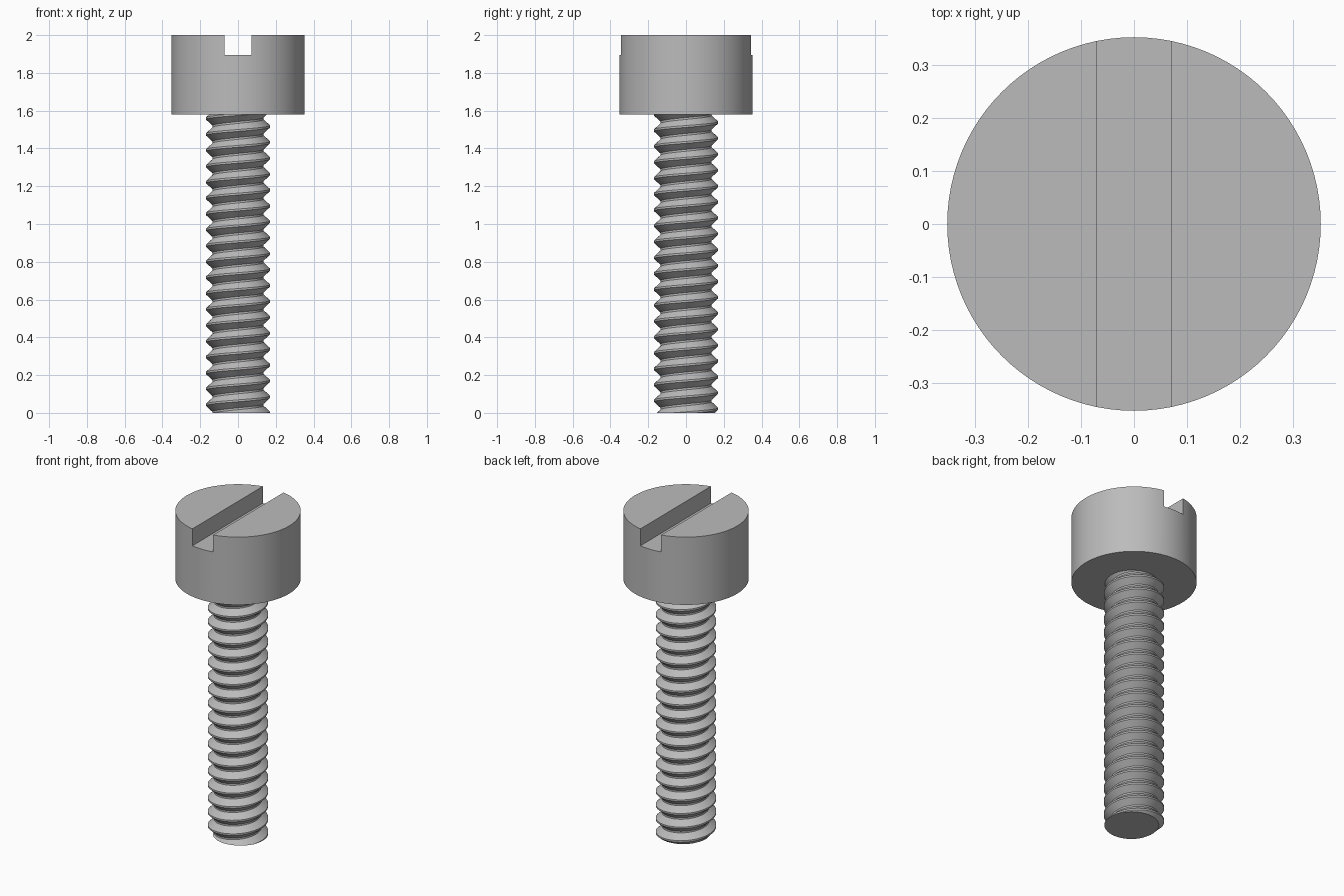
import bpy, bmesh, math

cube = bpy.data.objects.get("Cube")
if cube:
    bpy.data.objects.remove(cube, do_unlink=True)

HEAD_R, HEAD_Z, TOP = 0.352, 1.58, 2.0
SLOT_HALF, SLOT_Z = 0.071, 1.895
CREST_R, ROOT_R, PITCH = 0.17, 0.135, 0.0842
SIDES, TURNS, PHASE = 48, 22, 0.45

steel = bpy.data.materials.new("steel grey")
steel.use_nodes = True
grey = (0.5, 0.5, 0.5, 1)
steel.diffuse_color = grey
steel.node_tree.nodes["Principled BSDF"].inputs["Base Color"].default_value = grey


def make_object(name, bm):
    bmesh.ops.recalc_face_normals(bm, faces=bm.faces[:])
    mesh = bpy.data.meshes.new(name)
    bm.to_mesh(mesh)
    bm.free()
    mesh.materials.append(steel)
    obj = bpy.data.objects.new(name, mesh)
    bpy.context.collection.objects.link(obj)
    bpy.ops.object.select_all(action='DESELECT')
    obj.select_set(True)
    bpy.context.view_layer.objects.active = obj
    return obj


# Cylindrical head
bm = bmesh.new()
bmesh.ops.create_cone(bm, cap_ends=True, segments=96, radius1=HEAD_R,
                      radius2=HEAD_R, depth=TOP - HEAD_Z)
bmesh.ops.translate(bm, verts=bm.verts[:], vec=(0, 0, (TOP + HEAD_Z) / 2))
head = make_object("screw_head", bm)

# Driver slot cut across the head, front to back
bm = bmesh.new()
bmesh.ops.create_cube(bm, size=1)
bmesh.ops.scale(bm, verts=bm.verts[:], vec=(2 * SLOT_HALF, 1, 0.4))
bmesh.ops.translate(bm, verts=bm.verts[:], vec=(0, 0, SLOT_Z + 0.2))
cutter = make_object("slot_cutter", bm)
cutter.hide_render = True
cutter.hide_set(True)

bpy.context.view_layer.objects.active = head
head.select_set(True)
slot = head.modifiers.new("slot", 'BOOLEAN')
slot.operation = 'DIFFERENCE'
slot.object = cutter
bpy.ops.object.modifier_apply(modifier="slot")
bpy.data.objects.remove(cutter, do_unlink=True)
bpy.ops.object.shade_smooth_by_angle(angle=math.radians(30))

# Threaded shank: vertical profile columns that climb one pitch per turn
tooth = [(ROOT_R, 0.0), (ROOT_R, 0.12), (CREST_R, 0.5), (CREST_R, 0.62)]
n = len(tooth)
bm = bmesh.new()
columns = []
for i in range(SIDES):
    a = 2 * math.pi * i / SIDES
    column = []
    for t in range(TURNS):
        for r, h in tooth:
            z = PITCH * (t + h + i / SIDES + PHASE - 2)
            column.append(bm.verts.new((r * math.cos(a), r * math.sin(a), z)))
    columns.append(column)
for i in range(SIDES):
    here = columns[i]
    # the last column joins the first one a full turn higher
    there = columns[i + 1] if i + 1 < SIDES else columns[0][n:]
    for j in range(min(len(here), len(there)) - 1):
        bm.faces.new((here[j], there[j], there[j + 1], here[j + 1]))

# Trim the thread flat at the tip and just inside the head
for z, up in ((0, -1), (HEAD_Z + 0.01, 1)):
    cut = bmesh.ops.bisect_plane(bm, geom=bm.verts[:] + bm.edges[:] + bm.faces[:],
                                 plane_co=(0, 0, z), plane_no=(0, 0, up),
                                 clear_outer=True)
    rim = [e for e in cut["geom_cut"] if isinstance(e, bmesh.types.BMEdge)]
    bmesh.ops.contextual_create(bm, geom=rim)
make_object("threaded_shank", bm)
bpy.ops.object.shade_smooth_by_angle(angle=math.radians(30))
